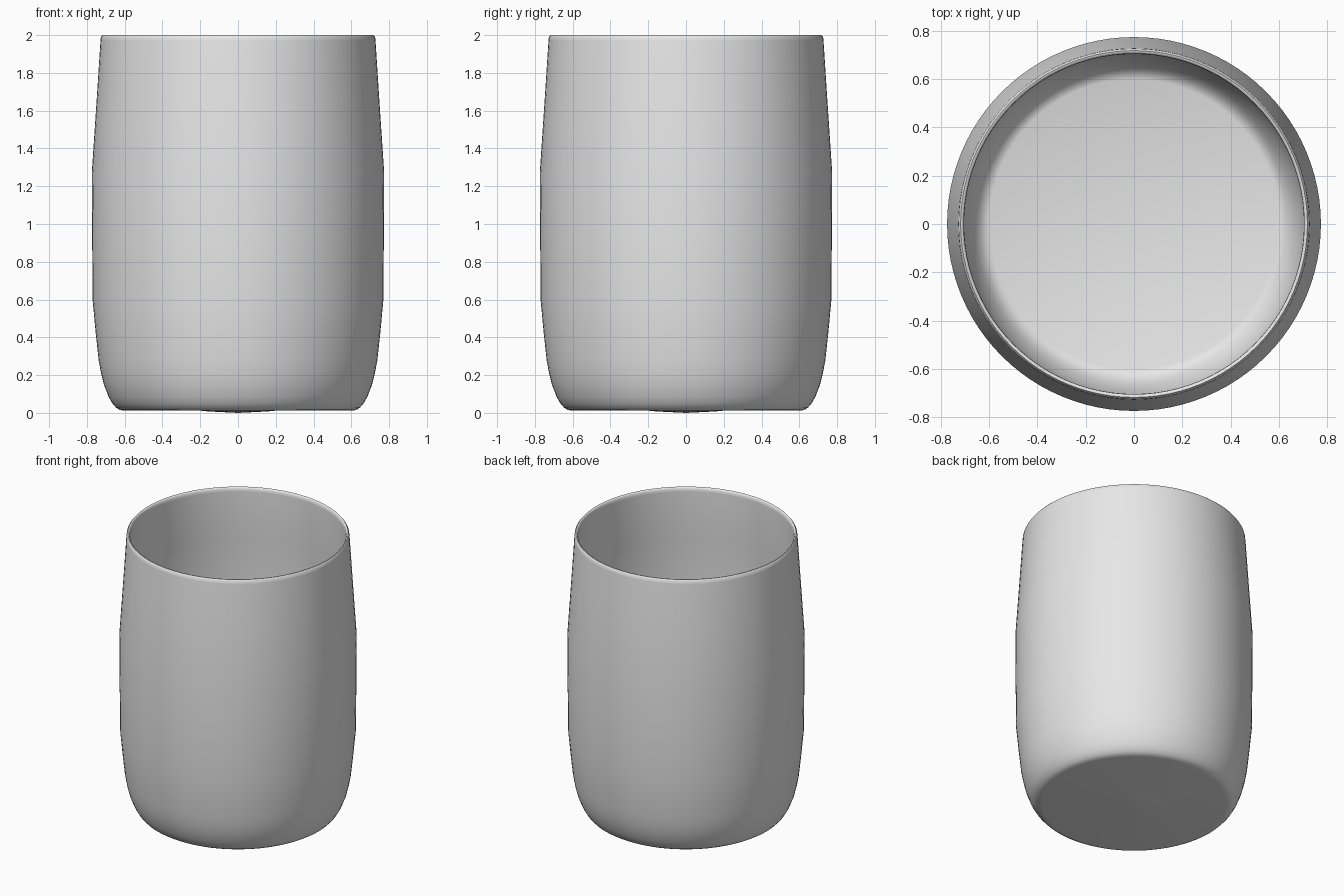
import bpy, bmesh, math

if "Cube" in bpy.data.objects:
    bpy.data.objects.remove(bpy.data.objects["Cube"])

SEGMENTS = 96

# Colour
grey = bpy.data.materials.new("light_grey")
grey.diffuse_color = (0.8, 0.8, 0.8, 1)
grey.use_nodes = True
grey.node_tree.nodes["Principled BSDF"].inputs["Base Color"].default_value = grey.diffuse_color

# Profile (radius, height): outer base and wall, rim, inner wall and floor
profile = [
    (0, 0.0), (0.16, 0.008), (0.20, 0.012), (0.60, 0.012), (0.625, 0.015),
    (0.645, 0.027), (0.665, 0.05), (0.685, 0.085), (0.71, 0.15), (0.725, 0.21),
    (0.738, 0.28), (0.754, 0.43), (0.769, 0.59), (0.772, 0.90), (0.774, 1.27),
    (0.75, 1.63), (0.728, 1.97), (0.726, 1.99), (0.718, 2.0), (0.711, 1.999),
    (0.705, 1.99), (0.704, 1.97), (0.728, 1.63), (0.75, 1.27), (0.748, 0.90),
    (0.745, 0.59), (0.73, 0.43), (0.714, 0.29), (0.70, 0.21), (0.685, 0.15),
    (0.66, 0.09), (0.64, 0.06), (0.62, 0.043), (0.60, 0.036), (0, 0.036),
]

# Cup body, turned around z
bm = bmesh.new()
verts = [bm.verts.new((r, 0, z)) for r, z in profile]
edges = [bm.edges.new(pair) for pair in zip(verts, verts[1:])]
bmesh.ops.spin(bm, geom=verts + edges, cent=(0, 0, 0), axis=(0, 0, 1),
               angle=math.tau, steps=SEGMENTS)
bmesh.ops.remove_doubles(bm, verts=bm.verts, dist=0.0002)
bmesh.ops.recalc_face_normals(bm, faces=bm.faces)
mesh = bpy.data.meshes.new("cup")
bm.to_mesh(mesh)
bm.free()
mesh.materials.append(grey)
cup = bpy.data.objects.new("cup", mesh)
bpy.context.collection.objects.link(cup)

# Smooth shading
bpy.context.view_layer.objects.active = cup
cup.select_set(True)
bpy.ops.object.shade_smooth_by_angle(angle=math.radians(50))
